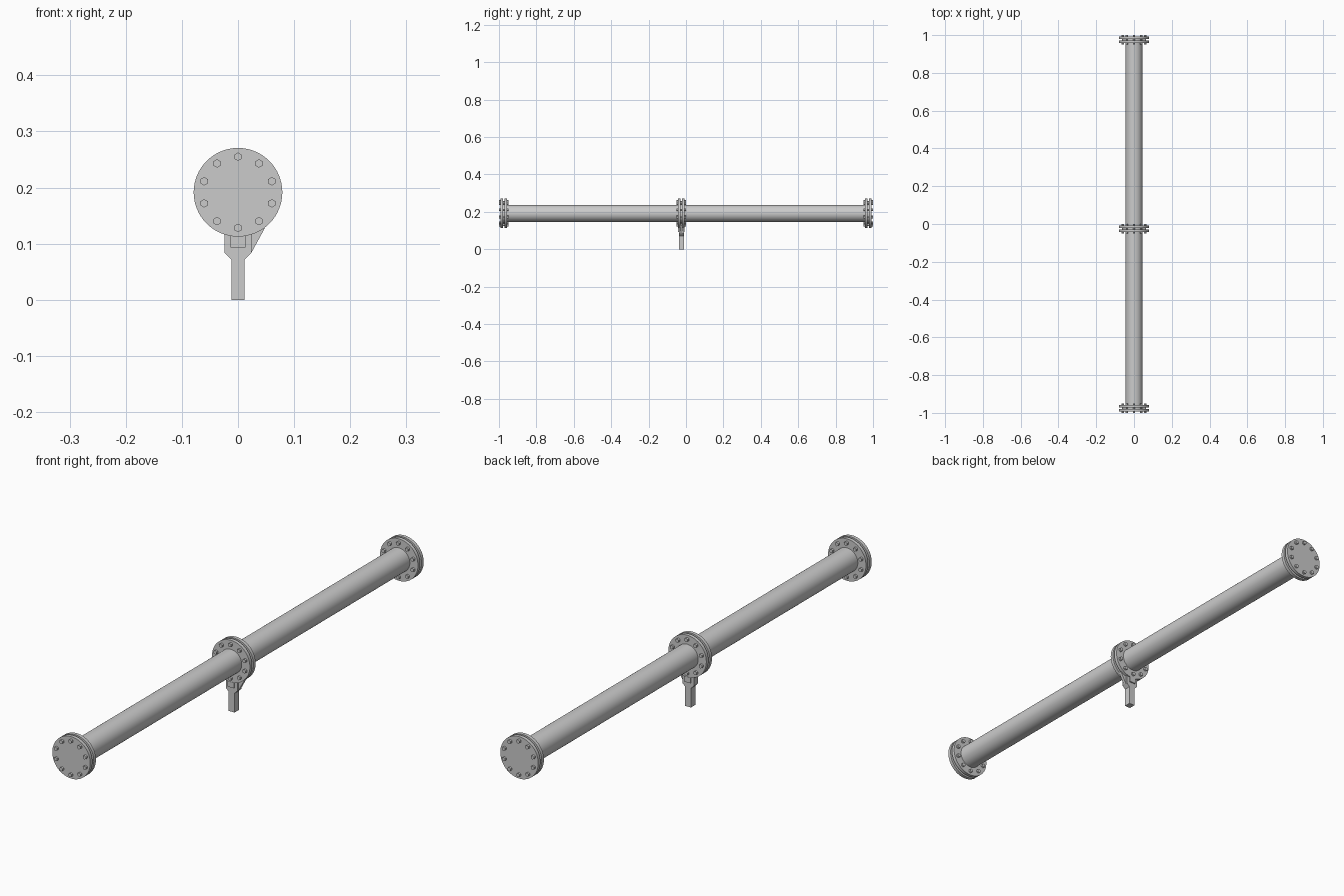
import bpy, bmesh, math

if "Cube" in bpy.data.objects:
    bpy.data.objects.remove(bpy.data.objects["Cube"])

AXIS_Z = 0.1915      # height of the pipe centreline
JOINTS = {"front": -0.975, "middle": -0.025, "back": 0.975}


def rod(name, x, z, y0, y1, r, sides=64):
    """Cylinder or prism running along y from y0 to y1."""
    bpy.ops.mesh.primitive_cylinder_add(
        vertices=sides, radius=r, depth=y1 - y0,
        location=(x, (y0 + y1) / 2, z), rotation=(math.pi / 2, 0, 0))
    ob = bpy.context.object
    ob.name = name
    if sides > 12:
        bpy.ops.object.shade_smooth_by_angle(angle=math.radians(35))
    return ob


def plate(name, profile, y0, y1):
    """Flat x-z outline extruded along y."""
    bm = bmesh.new()
    face = bm.faces.new([bm.verts.new((x, y0, z)) for x, z in profile])
    top = bmesh.ops.extrude_face_region(bm, geom=[face])["geom"]
    bmesh.ops.translate(bm, vec=(0, y1 - y0, 0),
                        verts=[v for v in top if isinstance(v, bmesh.types.BMVert)])
    bmesh.ops.recalc_face_normals(bm, faces=bm.faces)
    me = bpy.data.meshes.new(name)
    bm.to_mesh(me)
    bm.free()
    ob = bpy.data.objects.new(name, me)
    bpy.context.collection.objects.link(ob)
    return ob


# Two pipe lengths
rod("front_pipe", 0, AXIS_Z, -0.970, -0.030, 0.045)
rod("back_pipe", 0, AXIS_Z, -0.020, 0.970, 0.045)

# Bolted flange pairs
for label, y in JOINTS.items():
    rod(label + "_gasket", 0, AXIS_Z, y - 0.005, y + 0.005, 0.05)
    for side, a, b in (("near", -0.017, -0.004), ("far", 0.004, 0.017)):
        rod(f"{label}_{side}_flange", 0, AXIS_Z, y + a, y + b, 0.079)
    for i in range(10):
        t = math.tau * i / 10
        x, z = 0.0635 * math.sin(t), AXIS_Z + 0.0635 * math.cos(t)
        rod(f"{label}_bolt_shank_{i}", x, z, y - 0.018, y + 0.018, 0.004, 12)
        rod(f"{label}_bolt_head_{i}", x, z, y - 0.025, y - 0.016, 0.0075, 6)
        rod(f"{label}_bolt_nut_{i}", x, z, y + 0.016, y + 0.025, 0.0075, 6)

# Support post under the middle joint, forked at the top
ym = JOINTS["middle"]
plate("support_post", [(-0.012, 0), (0.012, 0), (0.012, 0.072), (0.024, 0.084),
                       (-0.024, 0.084), (-0.012, 0.072)], ym - 0.013, ym + 0.013)
for side, a, b in (("near", -0.013, -0.006), ("far", 0.006, 0.013)):
    plate(side + "_fork_cheek", [(-0.024, 0.084), (0.024, 0.084), (0.024, 0.117),
                                 (-0.024, 0.117)], ym + a, ym + b)

# Lug rising from the fork to the flange bolts, and its square pin
plate("support_lug", [(-0.024, 0.084), (0.024, 0.084), (0.048, 0.128),
                      (0.03, 0.14), (-0.024, 0.135)], ym - 0.006, ym + 0.006)
plate("lug_pin", [(-0.013, 0.093), (0.013, 0.093), (0.013, 0.114),
                  (-0.013, 0.114)], ym - 0.018, ym + 0.018)
